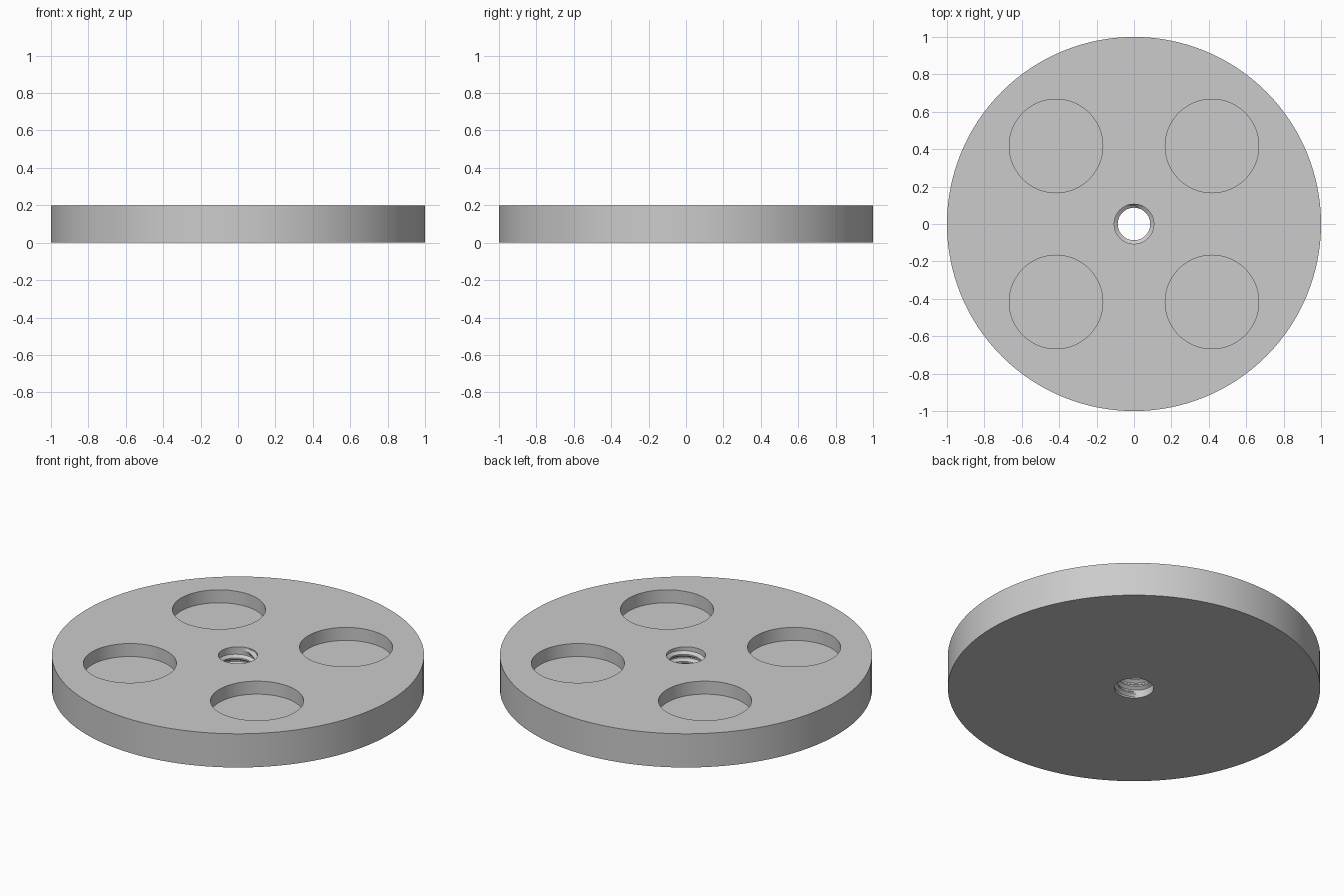
import bpy, bmesh, math

cube = bpy.data.objects.get("Cube")
if cube:
    bpy.data.objects.remove(cube, do_unlink=True)

HEIGHT = 0.2
POCKET_R, POCKET_DEPTH, POCKET_POS = 0.25, 0.077, 0.417
HOLE_R, CREST_R, PITCH = 0.106, 0.087, 0.0423

grey = bpy.data.materials.new("plain grey")
grey.use_nodes = True
colour = (0.6, 0.6, 0.6, 1)
grey.diffuse_color = colour
grey.node_tree.nodes["Principled BSDF"].inputs["Base Color"].default_value = colour


def cylinder(name, radius, bottom, top, x=0, y=0, sides=96):
    bpy.ops.mesh.primitive_cylinder_add(vertices=sides, radius=radius, depth=top - bottom,
                                        location=(x, y, (bottom + top) / 2))
    obj = bpy.context.object
    obj.name = name
    obj.data.materials.append(grey)
    return obj


def cut(target, cutter):
    mod = target.modifiers.new(cutter.name, 'BOOLEAN')
    mod.operation, mod.solver, mod.object = 'DIFFERENCE', 'EXACT', cutter
    bpy.context.view_layer.objects.active = target
    bpy.ops.object.modifier_apply(modifier=mod.name)
    bpy.data.objects.remove(cutter, do_unlink=True)


def smooth(obj):
    bpy.ops.object.select_all(action='DESELECT')
    obj.select_set(True)
    bpy.context.view_layer.objects.active = obj
    bpy.ops.object.shade_smooth_by_angle(angle=math.radians(30))


# Round plate with a through hole and four blind pockets
plate = cylinder("round_plate", 1, 0, HEIGHT, sides=128)
cut(plate, cylinder("centre_hole", HOLE_R, -0.1, HEIGHT + 0.1, sides=64))
for sx in (-1, 1):
    for sy in (-1, 1):
        cut(plate, cylinder("pocket", POCKET_R, HEIGHT - POCKET_DEPTH, HEIGHT + 0.1,
                            sx * POCKET_POS, sy * POCKET_POS))
smooth(plate)

# Right-handed thread: a trapezoid ridge swept along a helix, tapered at both ends
half_root, half_crest = PITCH * 0.44, PITCH * 0.1
z_start, z_end = PITCH / 2, HEIGHT - PITCH / 2
turns = (z_end - z_start) / PITCH
steps = int(turns * 64)
end_angle = math.radians(110)
bm = bmesh.new()
rings = []
for i in range(steps + 1):
    t = i / steps
    angle = end_angle - (1 - t) * turns * math.tau
    z = z_start + t * (z_end - z_start)
    taper = max(0.02, min(1, i / 8, (steps - i) / 8))
    crest = HOLE_R + (CREST_R - HOLE_R) * taper
    root = HOLE_R + 0.002
    section = ((root, -half_root), (crest, -half_crest), (crest, half_crest), (root, half_root))
    rings.append([bm.verts.new((r * math.cos(angle), r * math.sin(angle), z + dz))
                  for r, dz in section])
for a, b in zip(rings, rings[1:]):
    for k in range(4):
        n = (k + 1) % 4
        bm.faces.new((a[k], a[n], b[n], b[k]))
bm.faces.new(rings[0])
bm.faces.new(rings[-1])
bmesh.ops.recalc_face_normals(bm, faces=bm.faces)
mesh = bpy.data.meshes.new("screw_thread")
bm.to_mesh(mesh)
bm.free()
mesh.materials.append(grey)
thread = bpy.data.objects.new("screw_thread", mesh)
bpy.context.collection.objects.link(thread)
smooth(thread)
